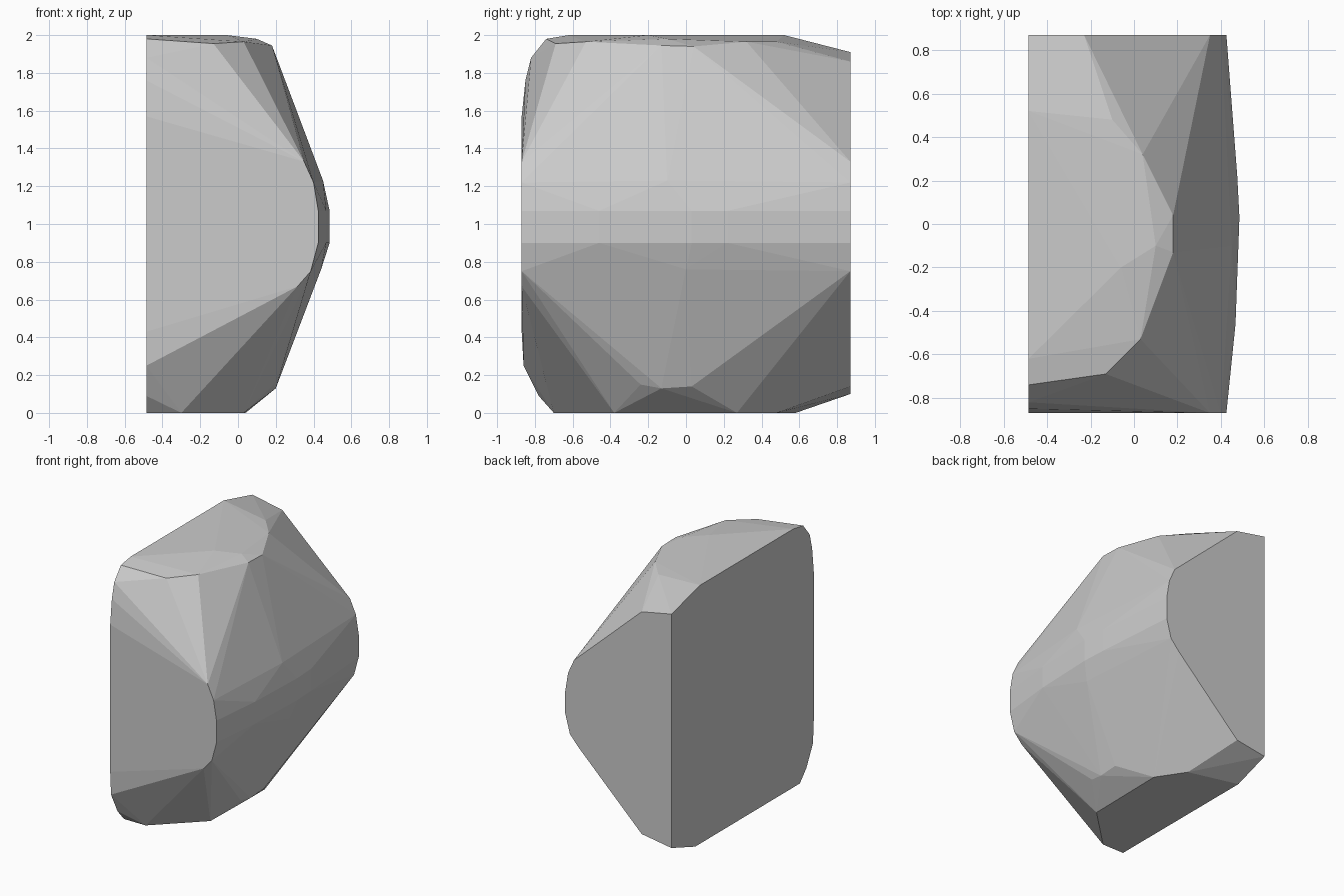
import bpy, bmesh
from math import radians

BACK, END = -0.485, 0.87
pts = []

# flat left cut face: outline as (y, z)
for y, z in [(-END, 1.57), (-0.85, 1.76), (-0.82, 1.88), (-0.74, 1.98), (-0.62, 2.0),
             (0.52, 2.0), (END, 1.91), (END, 0.10), (0.58, 0.0), (-0.70, 0.0),
             (-0.78, 0.09), (-0.86, 0.25), (-END, 0.43)]:
    pts.append((BACK, y, z))

# flat front and rear cut faces: shared rounded outline as (x, z)
for x, z in [(0.35, 1.33), (0.40, 1.22), (0.425, 1.07), (0.425, 0.90), (0.385, 0.75), (0.315, 0.67)]:
    pts += [(x, -END, z), (x, END, z)]
pts += [(-0.23, END, 1.86), (-0.23, END, 0.14)]

# gently bowed right side
for z in (0.90, 1.07):
    pts += [(0.467, -0.46, z), (0.485, 0.03, z), (0.475, 0.22, z)]
pts += [(0.45, -0.1, 1.23), (0.44, 0.0, 0.76)]

# chipped upper rim
pts += [(-0.13, -0.69, 1.955), (0.03, -0.53, 1.965), (0.18, -0.13, 1.945),
        (0.18, 0.04, 1.94), (0.04, 0.32, 1.965), (-0.10, 0.48, 1.965),
        (-0.06, -0.2, 2.0), (0.10, -0.1, 1.98)]

# chipped lower rim
pts += [(-0.30, -0.70, 0.0), (0.03, -0.38, 0.0), (0.04, 0.27, 0.0), (-0.10, 0.48, 0.0),
        (0.19, -0.24, 0.15), (0.20, -0.13, 0.13), (0.20, 0.03, 0.14), (0.18, 0.13, 0.165)]

# wrap the outline points into one faceted solid
bm = bmesh.new()
for p in pts:
    bm.verts.new(p)
hull = bmesh.ops.convex_hull(bm, input=bm.verts[:])
loose = [v for v in bm.verts if not v.link_faces]
bmesh.ops.delete(bm, geom=loose, context='VERTS')
bmesh.ops.dissolve_limit(bm, angle_limit=radians(0.5), verts=bm.verts[:], edges=bm.edges[:])
bmesh.ops.recalc_face_normals(bm, faces=bm.faces[:])

mesh = bpy.data.meshes.new("cut_boulder")
bm.to_mesh(mesh)
bm.free()
boulder = bpy.data.objects.new("cut_boulder", mesh)
bpy.context.collection.objects.link(boulder)
